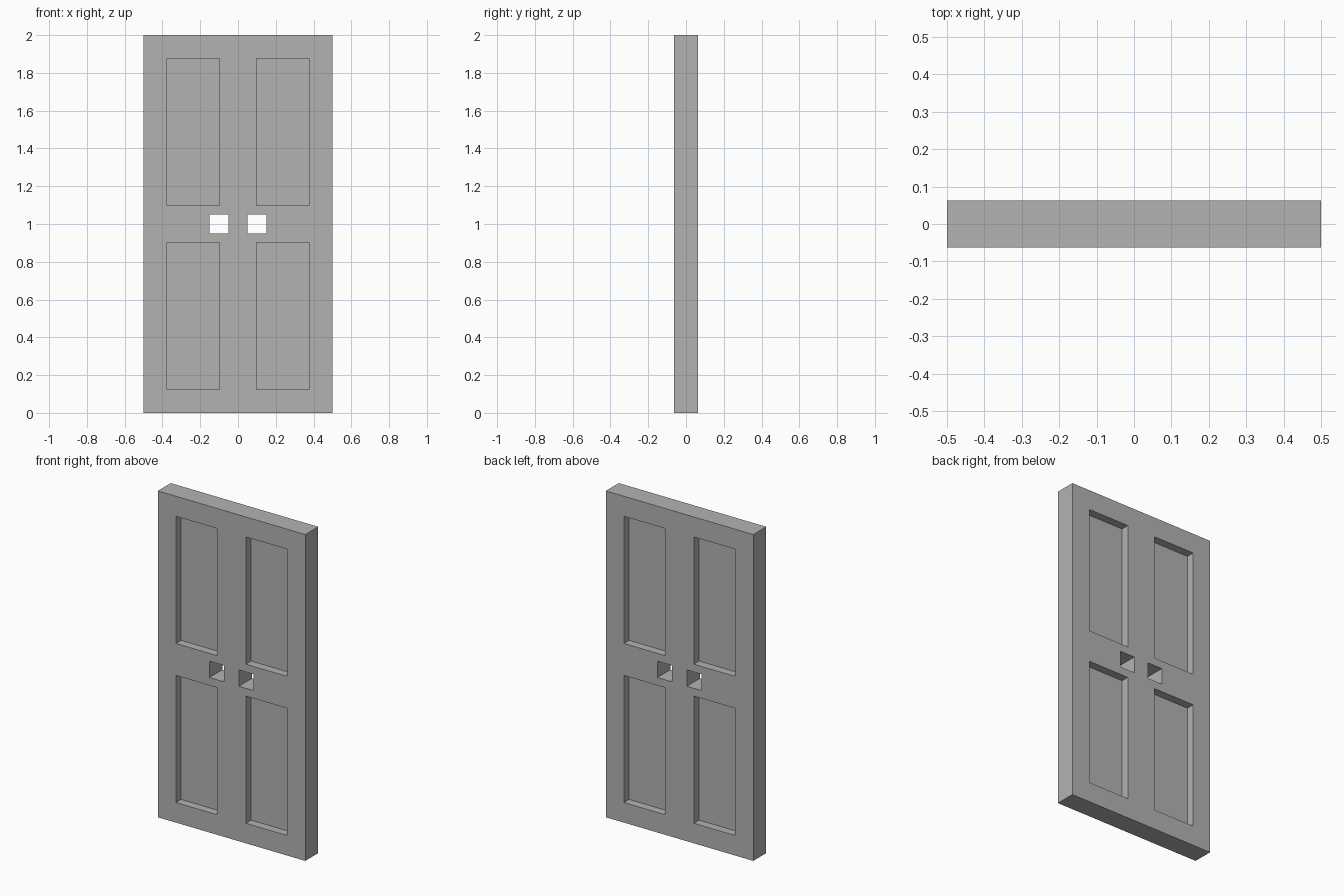
import bpy
import bmesh
from mathutils import Matrix, Vector

default = bpy.data.objects.get("Cube")
if default:
    bpy.data.objects.remove(default, do_unlink=True)

WIDTH, THICK, HEIGHT = 1.0, 0.125, 2.0
RECESS = 0.05

grey = bpy.data.materials.new("door_grey")
grey.use_nodes = True
colour = (0.45, 0.45, 0.45, 1.0)
grey.diffuse_color = colour
grey.node_tree.nodes["Principled BSDF"].inputs["Base Color"].default_value = colour


def add_box(bm, low, high):
    """Add a box spanning two opposite corners."""
    low, high = Vector(low), Vector(high)
    place = Matrix.Translation((low + high) / 2) @ Matrix.Diagonal((*(high - low), 1))
    bmesh.ops.create_cube(bm, size=1, matrix=place)


def make_object(name, bm):
    mesh = bpy.data.meshes.new(name)
    bm.to_mesh(mesh)
    bm.free()
    mesh.materials.append(grey)
    obj = bpy.data.objects.new(name, mesh)
    bpy.context.collection.objects.link(obj)
    return obj


# Door slab
slab = bmesh.new()
half = THICK / 2
add_box(slab, (-WIDTH / 2, -half, 0), (WIDTH / 2, half, HEIGHT))
door = make_object("door", slab)

# Cutters: four sunk panels on both faces and two square handle holes
cuts = bmesh.new()
for side in (-1, 1):
    x_in, x_out = sorted((side * 0.097, side * 0.377))
    for bottom, top in ((0.123, 0.902), (1.098, 1.877)):
        for face in (-1, 1):
            y0, y1 = sorted((face * (half - RECESS), face * (half + 0.1)))
            add_box(cuts, (x_in, y0, bottom), (x_out, y1, top))
    h0, h1 = sorted((side * 0.05, side * 0.15))
    add_box(cuts, (h0, -0.2, 0.95), (h1, 0.2, 1.05))
cutter = make_object("panel_and_hole_cutter", cuts)
cutter.hide_render = True

# Cut the slab, then discard the cutter
cut = door.modifiers.new("panels_and_holes", 'BOOLEAN')
cut.operation = 'DIFFERENCE'
cut.solver = 'EXACT'
cut.object = cutter
bpy.ops.object.select_all(action='DESELECT')
bpy.context.view_layer.objects.active = door
door.select_set(True)
bpy.ops.object.modifier_apply(modifier=cut.name)
bpy.data.objects.remove(cutter, do_unlink=True)
